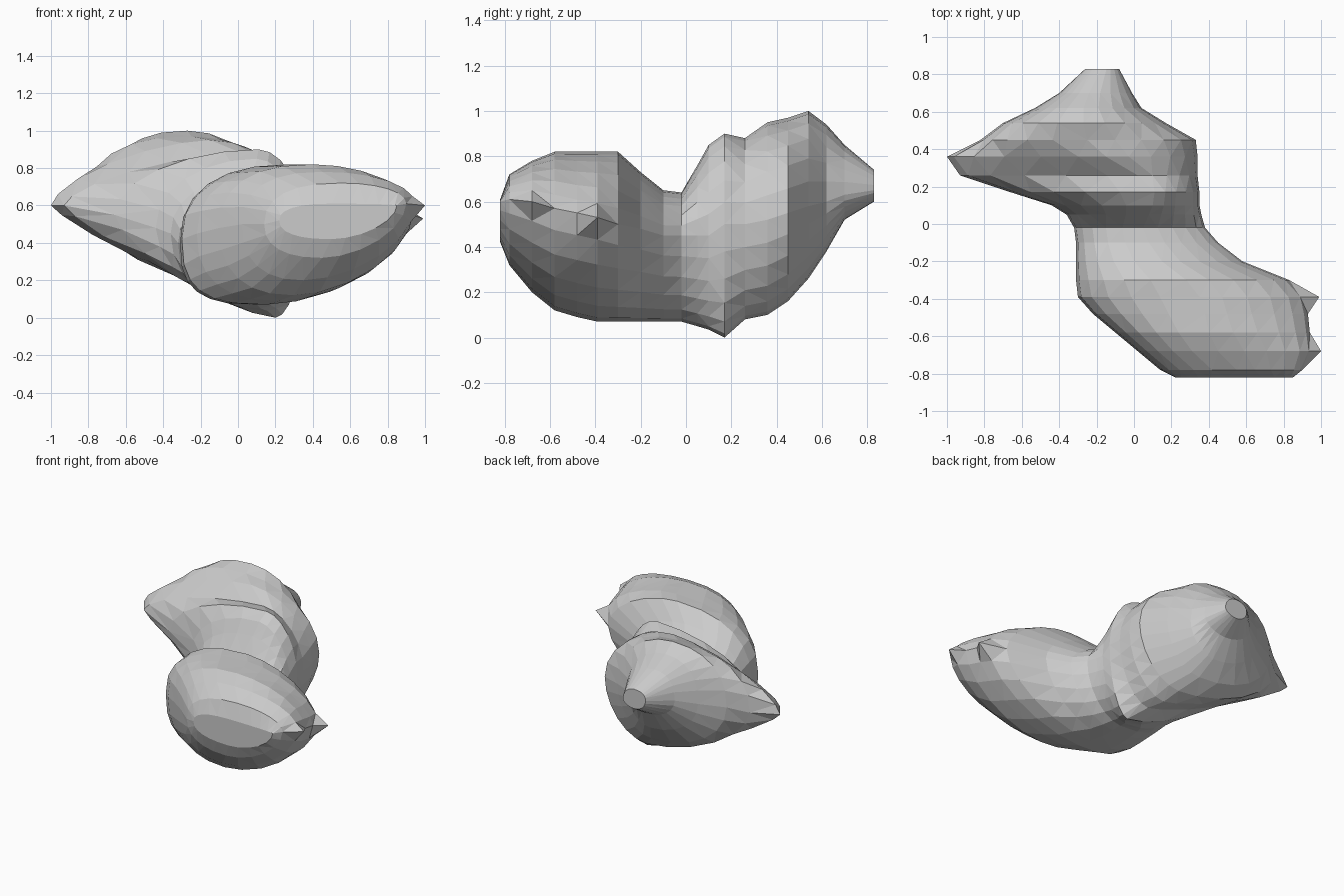
import bpy, bmesh, math

# Cross-sections along y: (y, left x,z, right x,z, bottom x,z, top x,z)
front_lobe = [
    (-.82, .22, .52, .85, .60, .50, .42, .50, .61),
    (-.78, .14, .50, .90, .61, .45, .32, .55, .72),
    (-.68, .02, .50, .95, .60, .35, .20, .45, .78),
    (-.58, -.10, .48, .94, .57, .30, .12, .40, .82),
    (-.48, -.22, .45, .93, .55, .22, .09, .38, .82),
    (-.39, -.30, .42, .91, .53, .15, .07, .35, .82),
    (-.30, -.31, .40, .83, .50, .12, .07, .28, .82),
    (-.20, -.31, .40, .58, .48, .10, .07, .15, .73),
    (-.10, -.31, .40, .45, .45, .10, .07, .08, .65),
    (-.02, -.32, .40, .38, .45, .10, .07, .05, .64),
]
rear_lobe = [
    (.05, -.36, .45, .36, .45, .12, .05, .08, .76),
    (.10, -.44, .48, .35, .45, .16, .035, .10, .85),
    (.17, -.66, .55, .35, .50, .20, .00, .11, .90),
    (.26, -.93, .60, .34, .50, .10, .08, .02, .88),
    (.36, -1.0, .60, .34, .52, .05, .10, -.15, .95),
    (.45, -.82, .60, .33, .55, .00, .16, -.25, .97),
    (.54, -.70, .64, .17, .58, -.10, .26, -.27, 1.0),
    (.62, -.53, .65, .04, .60, -.15, .38, -.27, .94),
    (.70, -.40, .67, -.01, .63, -.18, .52, -.24, .85),
    (.83, -.26, .68, -.08, .65, -.17, .60, -.17, .74),
]
STEPS = 6  # facets per quarter of a section


def blend(y, *keys):
    """Piecewise linear value from (y, value) keys."""
    if y <= keys[0][0]:
        return keys[0][1]
    for (a, p), (b, q) in zip(keys, keys[1:]):
        if y <= b:
            return p + (q - p) * (y - a) / (b - a)
    return keys[-1][1]


def arc(side, pole, power, from_side):
    """Quarter superellipse between a side point and a top or bottom point."""
    pts = []
    for i in range(STEPS):
        a = math.pi / 2 * i / STEPS
        if not from_side:
            a = math.pi / 2 - a
        u = max(math.cos(a), 0) ** (2 / power)
        v = max(math.sin(a), 0) ** (2 / power)
        pts.append((pole[0] + (side[0] - pole[0]) * u,
                    side[1] + (pole[1] - side[1]) * v))
    return pts


def ring(section):
    y, *v = section
    left, right, bottom, top = [(v[i], v[i + 1]) for i in range(0, 8, 2)]
    pts = (arc(right, top, blend(y, (-.68, 2.1), (-.5, 1.75), (0, 1.85), (.5, 2)), True)
           + arc(left, top, blend(y, (-.1, 2.4), (.17, 1.9), (.27, 1.5), (.36, 1.55), (.45, 2.4)), False)
           + arc(left, bottom, blend(y, (-.5, 2.4), (-.35, 3), (-.05, 2.7), (.17, 1.4),
                                     (.27, 1.2), (.36, 1.2), (.46, 1.7), (.54, 2)), True)
           + arc(right, bottom, blend(y, (-.3, 1.75), (0, 1.9)), False))
    return [(x, y, z) for x, z in pts]


# Two-lobed body, lofted from front to back
bm = bmesh.new()
rings = [[bm.verts.new(p) for p in ring(s)] for s in front_lobe + rear_lobe]
n = STEPS * 4
for a, b in zip(rings, rings[1:]):
    for i in range(n):
        j = (i + 1) % n
        bm.faces.new((a[i], a[j], b[j], b[i]))
bm.faces.new(rings[0])
bm.faces.new(rings[-1])

# Two small horns on the right end of the front lobe
rings[2][0].co.x = 1.0
rings[5][0].co.x = .99

bmesh.ops.triangulate(bm, faces=bm.faces[:])
bmesh.ops.recalc_face_normals(bm, faces=bm.faces[:])
mesh = bpy.data.meshes.new("two_lobed_body")
bm.to_mesh(mesh)
bm.free()
bpy.context.collection.objects.link(bpy.data.objects.new("two_lobed_body", mesh))
